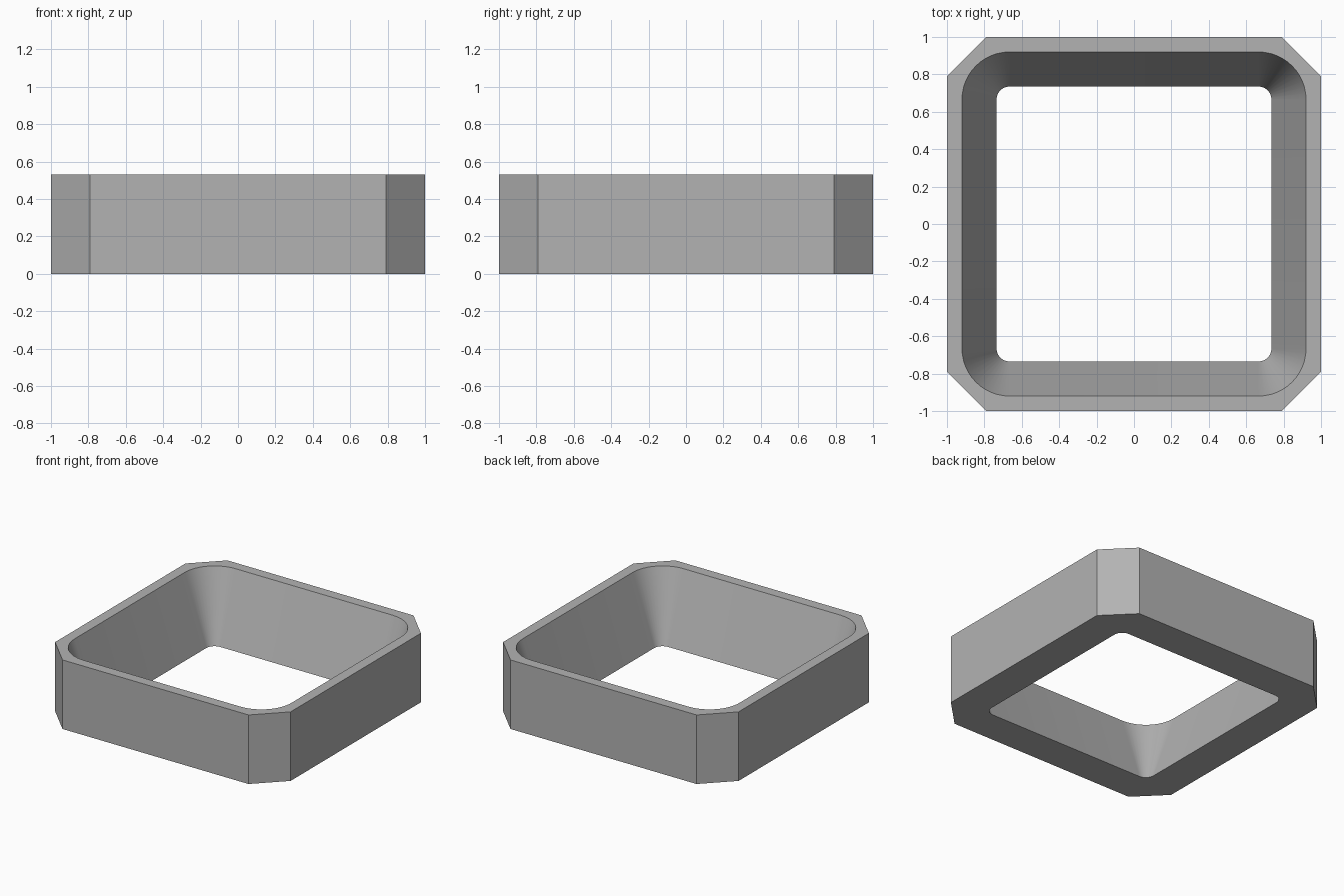
import bpy, bmesh, math

if "Cube" in bpy.data.objects:
    bpy.data.objects.remove(bpy.data.objects["Cube"], do_unlink=True)

HEIGHT = 0.53
STEPS = 12  # segments per rounded corner


def loop_points(half, radius, rounded):
    """Square outline with rounded or chamfered corners, equal point counts."""
    pts = []
    for q in range(4):
        for i in range(STEPS + 1):
            a = math.pi / 2 * i / STEPS
            if rounded:
                x, y = half - radius + radius * math.cos(a), half - radius + radius * math.sin(a)
            else:
                t = i / STEPS
                x, y = half - radius * t, half - radius * (1 - t)
            for _ in range(q):
                x, y = -y, x
            pts.append((x, y))
    return pts


# grey material
grey = bpy.data.materials.new("plain grey")
grey.use_nodes = True
colour = (0.45, 0.45, 0.45, 1)
grey.diffuse_color = colour
grey.node_tree.nodes["Principled BSDF"].inputs["Base Color"].default_value = colour

# closed section swept round the frame: outer wall, rim, tapered opening, base
section = [
    (1.0, 0.21, False, 0),
    (1.0, 0.21, False, HEIGHT),
    (0.92, 0.255, True, HEIGHT),
    (0.735, 0.07, True, 0),
]
bm = bmesh.new()
rings = [[bm.verts.new((x, y, z)) for x, y in loop_points(h, r, rnd)]
         for h, r, rnd, z in section]
count = len(rings[0])
for k, lower in enumerate(rings):
    upper = rings[(k + 1) % len(rings)]
    for i in range(count):
        j = (i + 1) % count
        bm.faces.new((lower[i], lower[j], upper[j], upper[i]))
bmesh.ops.recalc_face_normals(bm, faces=bm.faces)

mesh = bpy.data.meshes.new("frame_ring")
bm.to_mesh(mesh)
bm.free()
mesh.materials.append(grey)
frame = bpy.data.objects.new("frame_ring", mesh)
bpy.context.collection.objects.link(frame)

# smooth rounded inner corners, crisp edges elsewhere
bpy.ops.object.select_all(action="DESELECT")
frame.select_set(True)
bpy.context.view_layer.objects.active = frame
bpy.ops.object.shade_smooth_by_angle(angle=math.radians(30))
